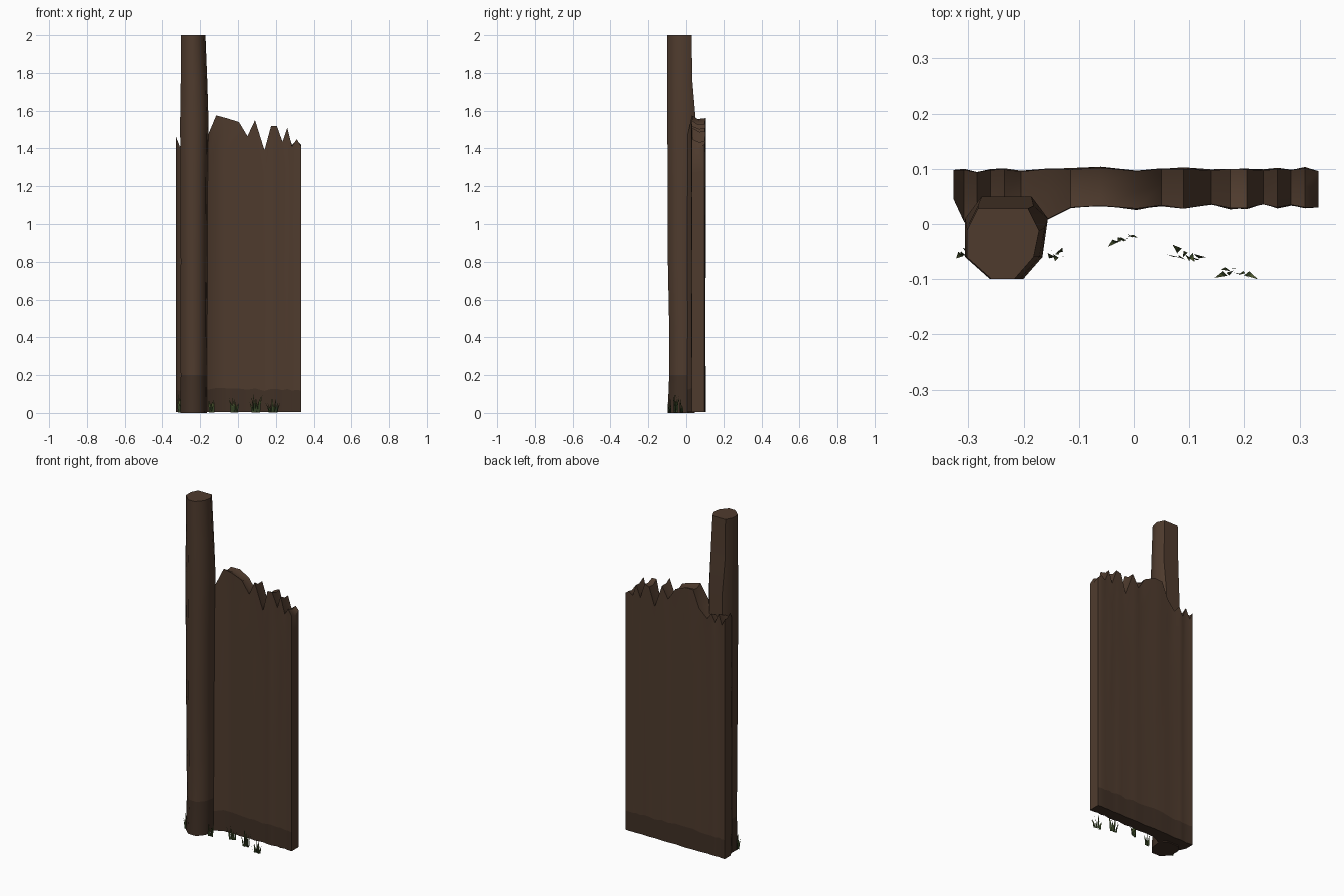
import bpy, bmesh, math, random
from mathutils import Vector

if "Cube" in bpy.data.objects:
    bpy.data.objects.remove(bpy.data.objects["Cube"])
random.seed(4)


def material(name, rgb):
    m = bpy.data.materials.new(name)
    m.diffuse_color = (*rgb, 1)
    m.use_nodes = True
    m.node_tree.nodes["Principled BSDF"].inputs["Base Color"].default_value = m.diffuse_color
    return m


WOOD = material("weathered brown wood", (0.078, 0.044, 0.027))
DAMP = material("damp dark wood", (0.052, 0.030, 0.019))
GRASS = material("olive grass", (0.075, 0.100, 0.030))
DARK_GRASS = material("dark grass", (0.035, 0.055, 0.018))


def finish(name, bm, mats, rule=None, smooth=None):
    bmesh.ops.recalc_face_normals(bm, faces=bm.faces) if smooth else None
    if rule:
        for f in bm.faces:
            f.material_index = rule(f)
    me = bpy.data.meshes.new(name)
    bm.to_mesh(me)
    bm.free()
    for m in mats:
        me.materials.append(m)
    ob = bpy.data.objects.new(name, me)
    bpy.context.collection.objects.link(ob)
    if smooth:
        bpy.ops.object.select_all(action='DESELECT')
        ob.select_set(True)
        bpy.context.view_layer.objects.active = ob
        bpy.ops.object.shade_smooth_by_angle(angle=math.radians(smooth))
    return ob


def loft(bm, rings):
    """Bridge closed rings of points and cap both ends."""
    vr = [[bm.verts.new(p) for p in r] for r in rings]
    n = len(vr[0])
    for a, b in zip(vr, vr[1:]):
        for i in range(n):
            j = (i + 1) % n
            bm.faces.new((a[i], a[j], b[j], b[i]))
    bm.faces.new(vr[0][::-1])
    bm.faces.new(vr[-1])


def damp(f):
    return 1 if f.calc_center_median().z < 0.12 else 0


# Post: chamfered rings (z, xmin, xmax, ymin, ymax), swelling towards the panel
post = [(0.0, -0.305, -0.165, -0.098, 0.045), (0.2, -0.303, -0.165, -0.09, 0.045),
        (0.45, -0.305, -0.163, -0.09, 0.045), (0.8, -0.303, -0.162, -0.097, 0.045),
        (1.2, -0.305, -0.160, -0.098, 0.05), (1.55, -0.306, -0.156, -0.10, 0.05),
        (1.75, -0.303, -0.162, -0.10, 0.033), (2.0, -0.303, -0.172, -0.10, 0.028)]
rings = []
for z, x0, x1, y0, y1 in post:
    c, d = 0.045, 0.04
    e = 0.02 if z > 1.6 else 0.03
    rings.append([(x0 + c, y0, z), (x1 - c, y0, z), (x1 - 0.01, y0 + d, z), (x1, y1 - d, z),
                  (x1 - e, y1, z), (x0 + e, y1, z), (x0, y1 - d, z), (x0, y0 + d, z)])
bm = bmesh.new()
loft(bm, rings)
finish("post", bm, [WOOD, DAMP], damp, 50)

# Panel columns: x, front y, back y, top height in front, top height at back
columns = [(-0.327, 0.045, 0.098, 1.46, 1.44), (-0.308, 0.005, 0.098, 1.41, 1.40),
           (-0.285, -0.01, 0.094, 1.43, 1.46), (-0.26, -0.01, 0.098, 1.41, 1.40),
           (-0.235, -0.01, 0.099, 1.42, 1.45), (-0.205, -0.01, 0.095, 1.42, 1.41),
           (-0.155, 0.01, 0.100, 1.48, 1.46), (-0.115, 0.030, 0.099, 1.575, 1.56),
           (-0.06, 0.033, 0.102, 1.56, 1.56), (0.005, 0.028, 0.096, 1.54, 1.53),
           (0.05, 0.034, 0.100, 1.465, 1.46), (0.09, 0.028, 0.100, 1.55, 1.53),
           (0.14, 0.036, 0.097, 1.39, 1.39), (0.175, 0.029, 0.100, 1.52, 1.50),
           (0.205, 0.029, 0.099, 1.52, 1.51), (0.235, 0.036, 0.097, 1.435, 1.42),
           (0.26, 0.030, 0.100, 1.51, 1.49), (0.285, 0.035, 0.098, 1.41, 1.42),
           (0.31, 0.030, 0.101, 1.45, 1.44), (0.334, 0.030, 0.096, 1.41, 1.42)]
levels = [0.0, 0.08, 0.35, 0.7, 0.9]          # fractions of the column height
bm = bmesh.new()
sections = []
for i, (x, yf, yb, zf, zb) in enumerate(columns):
    def pt(y, top, t):
        wave = 0.003 * math.sin(9 * t + 1.7 * i) if 0 < i < len(columns) - 1 else 0
        return (x, y + wave * t, 0.006 + (top - 0.006) * t)
    mid = (x, (yf + yb) / 2 + 0.004 * (-1) ** i, (zf + zb) / 2 - 0.012)
    front = [pt(yf, zf, t) for t in levels] + [(x, yf, zf)]
    back = [pt(yb, zb, t) for t in levels] + [(x, yb, zb)]
    sections.append(front + [mid] + back[::-1])
loft(bm, sections)
finish("broken_plank_panel", bm, [WOOD, DAMP], damp, 45)

# Grass tufts: x, y, spread, tallest blade, number of blades
tufts = [(-0.305, -0.05, 0.022, 0.10, 5), (-0.14, -0.058, 0.02, 0.075, 6),
         (-0.02, -0.025, 0.032, 0.085, 7), (0.095, -0.055, 0.04, 0.10, 8),
         (0.185, -0.085, 0.045, 0.085, 8)]
for k, (cx, cy, spread, tall, count) in enumerate(tufts):
    bm = bmesh.new()
    for b in range(count):
        s = 2 * (b + 0.5) / count - 1
        base = Vector((cx + s * spread * 0.5, cy + random.uniform(-0.008, 0.008), 0.002))
        ang = random.uniform(-0.9, 0.9)
        w = Vector((math.cos(ang), math.sin(ang), 0)) * 0.006
        h = tall * random.uniform(0.55, 1)
        lean = Vector((s * spread * 0.5, random.uniform(-0.012, 0.012), 0))
        knee = base + lean * 0.3 + Vector((0, 0, h * 0.5))
        tip = base + lean + Vector((0, 0, h))
        l, r, kl, kr, t = [bm.verts.new(p) for p in
                           (base - w, base + w, knee - w * 0.7, knee + w * 0.7, tip)]
        bm.faces.new((l, r, kr, kl))
        bm.faces.new((kl, kr, t))
    finish(f"grass_tuft_{k + 1}", bm, [GRASS, DARK_GRASS],
           lambda f: 1 if f.calc_center_median().z < 0.03 else 0)
